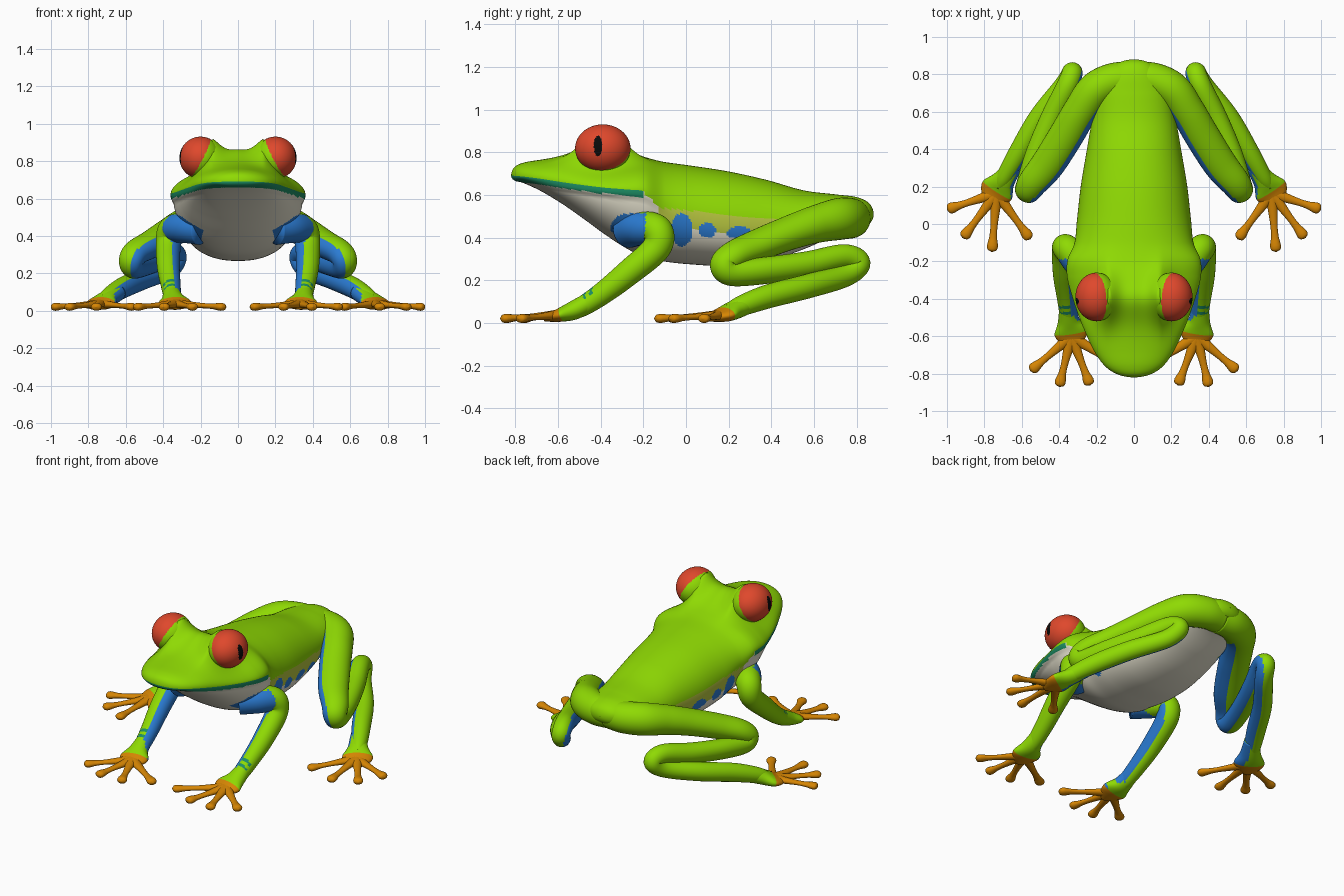
import bpy, bmesh, math
from mathutils import Vector

if "Cube" in bpy.data.objects:
    bpy.data.objects.remove(bpy.data.objects["Cube"])

COLOURS = {
    "leaf_green": (0.275, 0.70, 0.001), "eye_red": (0.74, 0.065, 0.025),
    "pupil_black": (0.003, 0.003, 0.003), "leg_blue": (0.024, 0.2, 0.65),
    "toe_orange": (0.67, 0.235, 0.001), "belly_cream": (0.80, 0.77, 0.63),
    "flank_yellow": (0.47, 0.56, 0.05), "lip_teal": (0.012, 0.27, 0.13),
}
MATS = {}
for key, rgb in COLOURS.items():
    MATS[key] = bpy.data.materials.new(key)
    MATS[key].diffuse_color = (*rgb, 1)


def spline(pts, steps, first=None, last=None):
    """Catmull-Rom through rows of any length."""
    ext = lambda a, b: [2 * p - q for p, q in zip(a, b)]
    p = [first or ext(pts[0], pts[1]), *pts, last or ext(pts[-1], pts[-2])]
    out = []
    for i in range(1, len(p) - 2):
        for k in range(steps):
            t = k / steps
            out.append([0.5 * (2 * b + (c - a) * t + (2 * a - 5 * b + 4 * c - d) * t * t
                               + (3 * b - a - 3 * c + d) * t ** 3)
                        for a, b, c, d in zip(*p[i - 1:i + 3])])
    return out + [list(pts[-1])]


def build(name, strips, rule, mirror=True):
    """Skin lists of rings; rule(centre, normal, s) names each face's colour."""
    bm = bmesh.new()
    along = []
    for rings in strips:
        rows = [[bm.verts.new(co) for co in ring] for ring in rings]
        n, m = len(rows), len(rows[0])
        for i in range(n - 1):
            for j in range(m):
                k = (j + 1) % m
                bm.faces.new((rows[i][j], rows[i][k], rows[i + 1][k], rows[i + 1][j]))
                along.append(i / (n - 1))
        bm.faces.new(rows[0][::-1])
        bm.faces.new(rows[-1])
        along += [0, 1]
    bmesh.ops.recalc_face_normals(bm, faces=bm.faces)
    me = bpy.data.meshes.new(name)
    bm.to_mesh(me)
    bm.free()
    used = {}
    for p, s in zip(me.polygons, along):
        key = rule(p.center, p.normal, s)
        if key not in used:
            used[key] = len(used)
            me.materials.append(MATS[key])
        p.material_index = used[key]
        p.use_smooth = True
    ob = bpy.data.objects.new(name, me)
    bpy.context.collection.objects.link(ob)
    if mirror:
        ob.modifiers.new("mirror", "MIRROR").use_mirror_merge = False
    return ob


def tube(path, steps=8, segs=36):
    """Rings along a path of (x, y, z, half width, half height)."""
    rows = spline(path, steps)
    c = [Vector(r[:3]) for r in rows]
    up, rings = Vector((0, 0, 1)), []
    for i, r in enumerate(rows):
        t = (c[min(i + 1, len(c) - 1)] - c[max(i - 1, 0)]).normalized()
        up = (up - t * up.dot(t)).normalized()
        side = t.cross(up)
        rings.append([c[i] + side * math.cos(a) * max(r[3], 0.002) + up * math.sin(a) * max(r[4], 0.002)
                      for a in (2 * math.pi * j / segs for j in range(segs))])
    return rings


# Body and head: y, half width, top, widest height, bottom
BODY = [
    (-.82, 0, .692, .692, .692), (-.805, .085, .73, .69, .668), (-.76, .155, .752, .686, .655),
    (-.68, .213, .765, .676, .618), (-.58, .26, .777, .66, .558), (-.48, .30, .782, .646, .488),
    (-.38, .333, .785, .634, .415), (-.28, .358, .78, .626, .35), (-.19, .355, .77, .615, .308),
    (-.10, .318, .754, .56, .288), (.02, .305, .738, .50, .275), (.2, .285, .71, .47, .267),
    (.38, .255, .67, .46, .29), (.55, .225, .622, .465, .345), (.7, .19, .603, .49, .41),
    (.8, .145, .59, .50, .44), (.86, .085, .56, .51, .465), (.88, 0, .51, .51, .51)]
flip = lambda r: (r[0], -r[1], r[4], r[3], r[2])
stations = spline(BODY, 20, flip(BODY[1]), flip(BODY[-2]))


def body_ring(y, w, top, mid, bot, segs=144):
    w, ring = max(w, 0.001), []
    head = math.exp(-((y + .4) / .2) ** 2)
    mound = math.exp(-((y + .39) / .13) ** 2)
    for j in range(segs):
        a = 2 * math.pi * j / segs
        ca, sa = math.cos(a), math.sin(a)
        n = 2.1 - .6 * head if sa > 0 else 2.2
        x = math.copysign(w * abs(ca) ** (2 / n), ca)
        h = abs(sa) ** (2 / n)
        if sa > 0:  # brow mounds that carry the eyes
            z = mid + (top - mid) * h
            z += mound * math.exp(-(x / .18) ** 4) * (.078 + .16 * min(1, abs(x / .14) ** 3))
        else:       # jaw tucked in under the lip
            z = mid - (mid - bot) * h
            x *= 1 - .05 * min(1, max(0, (mid - z - .025) / .02)) * math.exp(-((y + .45) / .3) ** 4)
        ring.append((x, y, z))
    return ring


FLANK_SPOTS = [(-.275, .44, .08, .073), (-.02, .437, .05, .078), (.1, .435, .043, .035),
               (.25, .424, .057, .03), (.4, .41, .05, .03), (.56, .42, .07, .04)]


def body_colour(c, n, s):
    y, z = c.y, c.z
    mid = stations[round(s * (len(stations) - 1))][3]
    line = .54 - .1 * (y + .12) if y > -.12 else min(mid, .54 + .9 * (-.12 - y))
    if y < -.2 and mid - .028 < z <= mid:
        return "lip_teal"
    if z > (mid if y < -.2 else line) or y > .83:
        return "leaf_green"
    if abs(c.x) > .19 and any(((y - a) / ra) ** 2 + ((z - b) / rb) ** 2 < 1 for a, b, ra, rb in FLANK_SPOTS):
        return "leg_blue"
    return "flank_yellow" if z > line - .085 and -.13 < y < .56 else "belly_cream"


build("body", [[body_ring(*r) for r in stations]], body_colour, mirror=False)

# Eyes: red outer half with upright pupil, green lid on the inner half
EYE, RAD = Vector((.2, -.39, .818)), (.113, .13, .113)
eye_rings = []
for i in range(81):
    a = math.pi * min(max(i / 80, .002), .998)
    eye_rings.append([(EYE.x + RAD[0] * math.cos(a), EYE.y + RAD[1] * math.sin(a) * math.cos(b),
                       EYE.z + RAD[2] * math.sin(a) * math.sin(b))
                      for b in (2 * math.pi * j / 96 for j in range(96))])


def eye_colour(c, n, s):
    d = c - EYE
    if d.x > 0 and ((c.y + .413) / .02) ** 2 + ((c.z - .83) / .048) ** 2 < 1:
        return "pupil_black"
    return "eye_red" if d.dot(Vector((.88, -.1, .46))) > 0 else "leaf_green"


build("eye", [eye_rings], eye_colour)

# Front legs
ARM = [(.2, -.27, .437, .085), (.285, -.215, .445, .083), (.355, -.135, .43, .074), (.372, -.14, .35, .067),
       (.372, -.27, .235, .061), (.36, -.39, .14, .053), (.35, -.49, .075, .046), (.342, -.56, .045, .035)]


def arm_colour(c, n, s):
    if s < .27 and c.y < -.19 and c.z < .515 or n.dot(Vector((-.8, -.5, -.2))) > .42 and c.z < .5:
        return "leg_blue"
    if n.z > .3 and (-.455 < c.y < -.44 or -.485 < c.y < -.472):
        return "lip_teal"
    return "leaf_green"


build("front_leg", [tube([(*p, p[3]) for p in ARM], 12)], arm_colour)

# Hind legs: thigh, shin and ankle section folded in a Z
LEG = [(.0, .77, .49, .09, .09), (.1, .768, .491, .095, .095), (.205, .715, .487, .098, .098),
       (.285, .605, .462, .093, .088), (.363, .473, .418, .093, .079), (.46, .32, .358, .09, .073),
       (.54, .222, .315, .08, .067), (.57, .178, .272, .07, .062), (.563, .22, .235, .066, .06),
       (.513, .38, .247, .067, .061), (.435, .57, .274, .064, .061), (.355, .74, .311, .058, .058),
       (.33, .81, .28, .055, .055), (.37, .745, .223, .054, .054), (.505, .57, .172, .057, .057),
       (.61, .39, .126, .056, .056), (.685, .26, .08, .048, .048), (.72, .2, .052, .036, .036)]
INWARD = Vector((-.78, -.55, -.3))
leg_colour = lambda c, n, s: "leg_blue" if n.dot(INWARD) > .43 and c.x > .15 else "leaf_green"
build("hind_leg", [tube(LEG)], leg_colour)

# Feet: flared palm, then toes ending in round pads
TOE = [(0, .036), (.3, .026), (.62, .019), (.82, .021), (.93, .027), (1.0, .029), (1.06, .023), (1.095, .003)]


def foot(name, palm, base, tips):
    build(name + "_palm", [tube(palm)],
          lambda c, n, s: "toe_orange" if s > .5 else leg_colour(c, n, s))
    toes = []
    for tx, ty in tips:
        toes.append(tube([(base[0] + (tx - base[0]) * f, base[1] + (ty - base[1]) * f,
                           .021 + .016 * max(0, 1 - f), r, r * .72) for f, r in TOE], 6, 20))
    build(name + "_toes", toes, lambda c, n, s: "toe_orange")


foot("hind_foot", [(.64, .315, .1, .045, .045), (.695, .235, .065, .062, .045), (.728, .185, .042, .09, .036),
                   (.75, .15, .032, .078, .027), (.775, .105, .024, .03, .018)],
     (.735, .165), [(.977, .085), (.9, -.055), (.757, -.122), (.57, -.06)])
foot("front_foot", [(.355, -.45, .1, .045, .045), (.348, -.52, .062, .06, .045), (.338, -.575, .042, .088, .036),
                    (.332, -.615, .032, .075, .027), (.325, -.665, .024, .03, .018)],
     (.335, -.6), [(.535, -.77), (.395, -.847), (.243, -.84), (.09, -.755)])

for m in bpy.data.materials:
    if m.users and not m.is_grease_pencil:
        m.use_nodes = True
        m.node_tree.nodes["Principled BSDF"].inputs["Base Color"].default_value = m.diffuse_color
